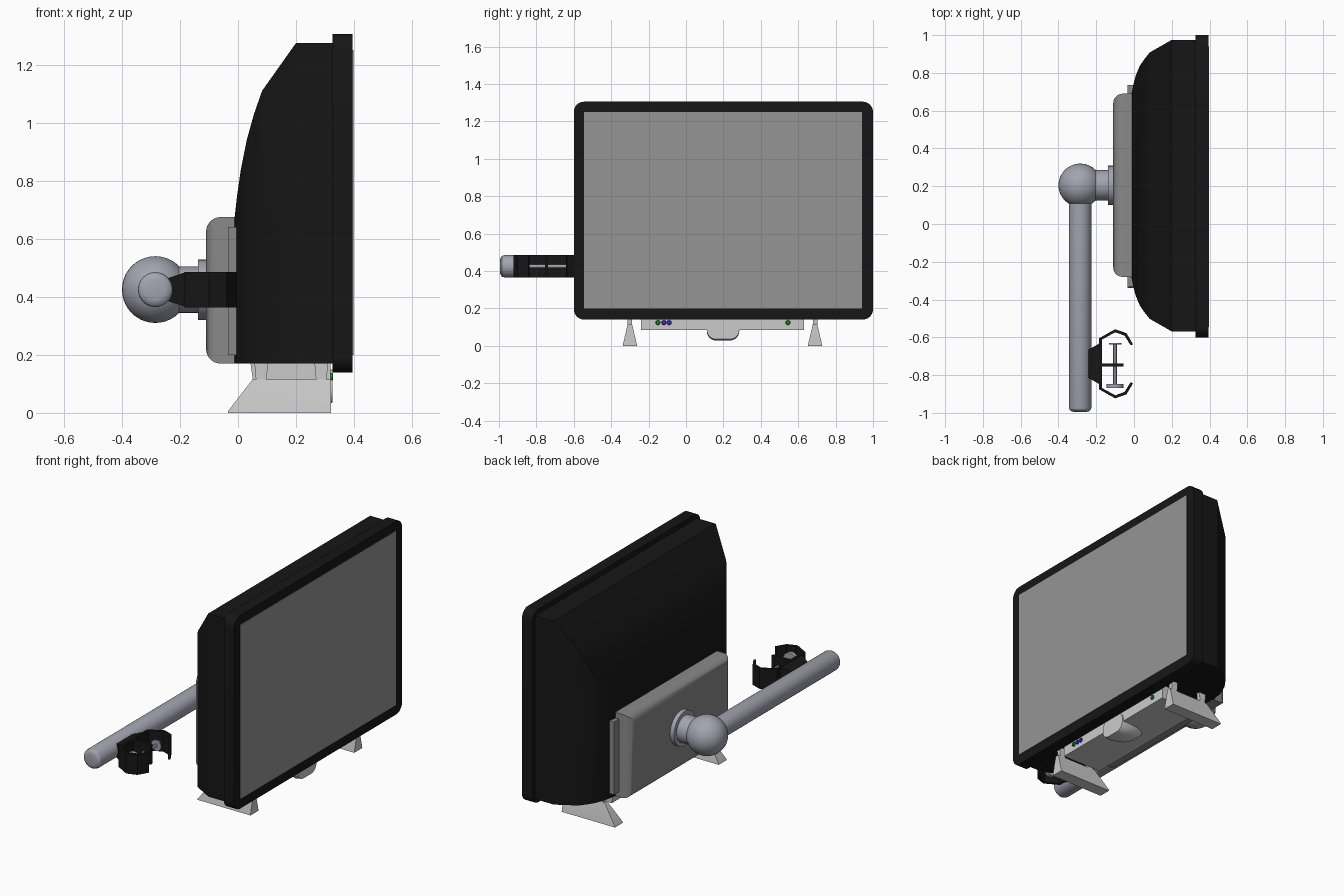
import bpy, bmesh
from math import sin, cos, pi, radians
from mathutils import Vector, Matrix

if "Cube" in bpy.data.objects:
    bpy.data.objects.remove(bpy.data.objects["Cube"])


def material(name, r, g, b):
    m = bpy.data.materials.new(name)
    m.diffuse_color = (r, g, b, 1)
    m.use_nodes = True
    m.node_tree.nodes["Principled BSDF"].inputs["Base Color"].default_value = m.diffuse_color
    return m


BLACK = material("black_plastic", 0.008, 0.008, 0.008)
SCREEN = material("screen_grey", 0.3, 0.3, 0.3)
PLATE = material("plate_grey", 0.25, 0.25, 0.25)
METAL = material("arm_metal", 0.36, 0.37, 0.43)
GREEN = material("button_green", 0.02, 0.25, 0.03)
BLUE = material("button_blue", 0.05, 0.03, 0.7)


def finish(name, bm, mat=None, angle=30):
    bmesh.ops.recalc_face_normals(bm, faces=bm.faces)
    me = bpy.data.meshes.new(name)
    bm.to_mesh(me)
    bm.free()
    ob = bpy.data.objects.new(name, me)
    bpy.context.collection.objects.link(ob)
    if mat:
        me.materials.append(mat)
    bpy.ops.object.select_all(action='DESELECT')
    ob.select_set(True)
    bpy.context.view_layer.objects.active = ob
    bpy.ops.object.shade_smooth_by_angle(angle=radians(angle))
    return ob


def loft(name, rings, mat=None, angle=30):
    """Skin a list of equal-length point rings and cap both ends."""
    bm = bmesh.new()
    vs = [[bm.verts.new(p) for p in r] for r in rings]
    n = len(rings[0])
    for a, b in zip(vs, vs[1:]):
        for i in range(n):
            j = (i + 1) % n
            bm.faces.new((a[i], a[j], b[j], b[i]))
    bm.faces.new(vs[0])
    bm.faces.new(vs[-1])
    return finish(name, bm, mat, angle)


def rect_x(x, y0, y1, z0, z1):
    return [(x, y0, z0), (x, y1, z0), (x, y1, z1), (x, y0, z1)]


def rect_z(z, x0, x1, y0, y1):
    return [(x0, y0, z), (x1, y0, z), (x1, y1, z), (x0, y1, z)]


def round_rect(x, y0, y1, z0, z1, r, n=6):
    pts = []
    for k, (cy, cz) in enumerate([(y1 - r, z1 - r), (y0 + r, z1 - r), (y0 + r, z0 + r), (y1 - r, z0 + r)]):
        for i in range(n + 1):
            a = (k + i / n) * pi / 2
            pts.append((x, cy + r * cos(a), cz + r * sin(a)))
    return pts


def lathe(name, centre, axis, profile, mat=None, n=32):
    """Solid of revolution from (offset along axis, radius) pairs."""
    rot = Vector((0, 0, 1)).rotation_difference(Vector(axis)).to_matrix()
    rings = [[Vector(centre) + rot @ Vector((r * cos(2 * pi * i / n), r * sin(2 * pi * i / n), h))
              for i in range(n)] for h, r in profile]
    return loft(name, rings, mat)


# Display: bezel and screen
loft("bezel", [round_rect(x, -0.6, 1.0, 0.14, 1.305, 0.055) for x in (0.325, 0.395)], BLACK)
loft("screen", [rect_x(x, -0.545, 0.94, 0.2, 1.25) for x in (0.38, 0.398)], SCREEN)

# Bulging back shell: x, half width, top height
shell = [(0.33, 0.772, 1.275), (0.2, 0.772, 1.275), (0.083, 0.705, 1.11), (0.055, 0.67, 1.03),
         (0.03, 0.633, 0.94), (0.01, 0.585, 0.84), (-0.003, 0.537, 0.75), (-0.012, 0.49, 0.67)]
loft("back_shell", [rect_x(x, 0.203 - w, 0.203 + w, 0.17, z) for x, w, z in shell], BLACK, 25)

# Mounting plate with rounded rear edge, and its side tabs
rings = [rect_x(0, -0.28, 0.69, 0.17, 0.675)]
for i in range(8):
    t = i / 7 * pi / 2
    d = 0.05 * (1 - cos(t))
    rings.append(rect_x(-0.06 - 0.05 * sin(t), -0.28 + d, 0.69 - d, 0.17 + d, 0.675 - d))
loft("mounting_plate", rings, PLATE)
loft("plate_tabs", [rect_x(x, -0.33, 0.735, 0.2, 0.64) for x in (-0.035, -0.005)], PLATE)

# Ball joint and arm
Z = 0.425
lathe("joint_flange", (-0.137, 0.205, Z), (1, 0, 0), [(0, 0.104), (0.03, 0.104)], METAL)
lathe("joint_neck", (-0.26, 0.205, Z), (1, 0, 0), [(0, 0.08), (0.13, 0.08)], METAL)
bm = bmesh.new()
bmesh.ops.create_uvsphere(bm, u_segments=32, v_segments=20, radius=0.115,
                          matrix=Matrix.Translation((-0.285, 0.205, Z)))
finish("ball_joint", bm, METAL)
lathe("support_arm", (-0.285, 0.18, Z), (0, -1, 0),
      [(0, 0.06), (1.15, 0.06), (1.163, 0.056), (1.171, 0.047), (1.174, 0.035)], METAL)

# Holder clip: mount block, C-shaped band, divider
CY = -0.74
loft("clip_mount", [rect_x(x, CY - w, CY + w, Z - h, Z + h)
                    for x, w, h in ((-0.24, 0.075, 0.04), (-0.18, 0.11, 0.06))], BLACK)
half = [(-0.185, 0.135), (-0.1, 0.183), (-0.04, 0.162), (-0.005, 0.103)]
inner = [(-0.17, 0.128), (-0.099, 0.167), (-0.05, 0.149), (-0.018, 0.098)]


def mirrored(pts):
    return [(x, -y) for x, y in reversed(pts)] + pts


bm = bmesh.new()
strips = []
for z in (Z - 0.061, Z + 0.061):
    for path in (half, inner):
        strips.append([bm.verts.new((x, CY + y, z)) for x, y in mirrored(path)])
lo_o, lo_i, hi_o, hi_i = strips
for i in range(len(lo_o) - 1):
    for a, b in ((lo_o, lo_i), (lo_i, hi_i), (hi_i, hi_o), (hi_o, lo_o)):
        bm.faces.new((a[i], a[i + 1], b[i + 1], b[i]))
for i in (0, -1):
    bm.faces.new((lo_o[i], lo_i[i], hi_i[i], hi_o[i]))
finish("clip_band", bm, BLACK)
loft("clip_divider", [rect_x(x, CY - 0.014, CY + 0.002, Z - 0.06, Z + 0.06) for x in (-0.18, -0.055)], BLACK)

# Clamping screw inside the clip
lathe("clip_screw", (-0.1, -0.855, Z), (0, 1, 0), [(0, 0.01), (0.22, 0.01)], METAL, 12)
lathe("screw_head", (-0.1, -0.868, Z), (0, 1, 0), [(0, 0.045), (0.022, 0.045)], METAL, 20)
lathe("screw_tip", (-0.1, -0.639, Z), (0, 1, 0), [(0, 0.033), (0.008, 0.033)], METAL, 20)

# Feet with two short struts each
for side, y in (("left", -0.3), ("right", 0.69)):
    loft(f"{side}_foot", [rect_z(z, x0, 0.32, y - w, y + w) for z, x0, w in
                          ((0, -0.035, 0.038), (0.008, -0.033, 0.037), (0.115, 0.05, 0.012))])
    for k, x in enumerate((0.08, 0.287)):
        loft(f"{side}_strut_{k}", [rect_z(0.11, x - 0.018, x + 0.018, y - 0.012, y + 0.012),
                                   rect_z(0.18, x - 0.024, x + 0.024, y - 0.012, y + 0.012)])

# Control bar under the screen, with tongue and buttons
loft("control_bar", [rect_z(z, x0, x1, -0.24, 0.63) for z, x0, x1 in
                     ((0.085, 0.055, 0.318), (0.18, 0.042, 0.318))])
loft("bar_tongue", [round_rect(x, 0.198 - w, 0.198 + w, z0, 0.15, r) for x, w, z0, r in
                    ((0.15, 0.06, 0.07, 0.035), (0.2, 0.078, 0.045, 0.045),
                     (0.29, 0.087, 0.028, 0.05), (0.325, 0.087, 0.035, 0.05))], None, 40)
for k, (y, mat) in enumerate(((-0.15, GREEN), (-0.118, BLUE), (-0.09, BLUE), (0.545, GREEN))):
    lathe(f"button_{k}", (0.31, y, 0.124), (1, 0, 0), [(0, 0.013), (0.015, 0.013), (0.018, 0.009)], mat, 16)
